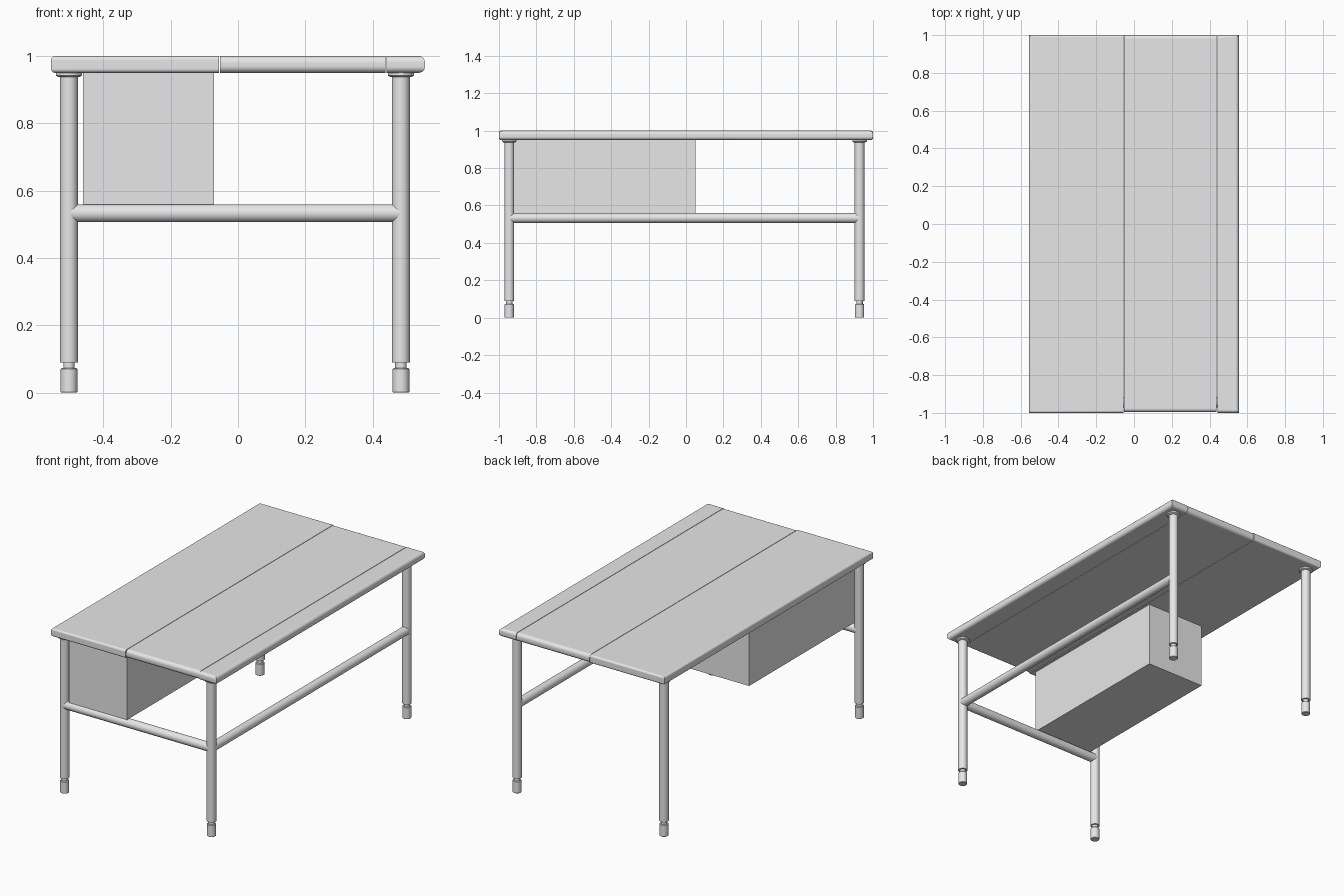
import bpy
import bmesh
import math
from mathutils import Matrix, Vector

cube = bpy.data.objects.get("Cube")
if cube:
    bpy.data.objects.remove(cube, do_unlink=True)

grey = bpy.data.materials.new("light_grey")
grey.use_nodes = True
grey.diffuse_color = (0.8, 0.8, 0.8, 1)
grey.node_tree.nodes["Principled BSDF"].inputs["Base Color"].default_value = grey.diffuse_color


def finish(name, bm, smooth=True):
    """Turn a bmesh into a named object with the shared material."""
    bmesh.ops.recalc_face_normals(bm, faces=bm.faces)
    mesh = bpy.data.meshes.new(name)
    bm.to_mesh(mesh)
    bm.free()
    mesh.materials.append(grey)
    if smooth:
        mesh.shade_smooth()
        mesh.set_sharp_from_angle(angle=math.radians(35))
    obj = bpy.data.objects.new(name, mesh)
    bpy.context.collection.objects.link(obj)
    return obj


def box_mesh(low, high):
    low, high = Vector(low), Vector(high)
    bm = bmesh.new()
    bmesh.ops.create_cube(bm, size=1)
    bmesh.ops.scale(bm, vec=high - low, verts=bm.verts)
    bmesh.ops.translate(bm, vec=(low + high) / 2, verts=bm.verts)
    return bm


def board(name, x0, x1, y0, radius, rounded_x=None):
    """Table board with rounded ends and, optionally, one rounded long side."""
    bm = box_mesh((x0, y0, 0.95), (x1, 1, 1))

    def is_rounded(edge):
        a, b = (v.co for v in edge.verts)
        if abs(a.z - b.z) > 0.01:
            return False
        across = abs(a.y - b.y) < 0.01
        on_side = rounded_x is not None and all(abs(p.x - rounded_x) < 0.001 for p in (a, b))
        return across or on_side

    bmesh.ops.bevel(bm, geom=[e for e in bm.edges if is_rounded(e)], offset=radius,
                    offset_type='OFFSET', segments=5, profile=0.5, affect='EDGES')
    obj = finish(name, bm)
    normals = obj.modifiers.new("even_shading", 'WEIGHTED_NORMAL')
    normals.keep_sharp = True


def lathe(name, profile, x, y):
    """Revolve (radius, height) points around a vertical axis."""
    bm = bmesh.new()
    verts = [bm.verts.new((r, 0, z)) for r, z in profile]
    edges = [bm.edges.new(pair) for pair in zip(verts, verts[1:])]
    bmesh.ops.spin(bm, geom=verts + edges, cent=(0, 0, 0), axis=(0, 0, 1),
                   angle=math.tau, steps=32)
    bmesh.ops.remove_doubles(bm, verts=bm.verts, dist=0.0001)
    bmesh.ops.translate(bm, vec=(x, y, 0), verts=bm.verts)
    finish(name, bm)


def rail(name, start, end, radius):
    start, end = Vector(start), Vector(end)
    span = end - start
    bm = bmesh.new()
    turn = span.to_track_quat('Z', 'Y').to_matrix().to_4x4()
    bmesh.ops.create_cone(bm, cap_ends=True, segments=32, radius1=radius, radius2=radius,
                          depth=span.length,
                          matrix=Matrix.Translation((start + end) / 2) @ turn)
    finish(name, bm)


# Three-part table top
board("top_wide_board", -0.555, -0.056, -1, 0.012, rounded_x=-0.555)
board("top_middle_board", -0.053, 0.438, -0.996, 0.02)
board("top_narrow_board", 0.441, 0.555, -1, 0.018, rounded_x=0.555)

# Legs with adjustable feet and mounting flanges
LEFT, RIGHT, FRONT, BACK = 0.484, -0.502, -0.945, 0.928
R = 0.0265
leg_profile = [(0, 0), (0.023, 0), (0.025, 0.002), (0.025, 0.07), (0.022, 0.073),
               (0.017, 0.073), (0.017, 0.09), (R, 0.09), (R, 0.937), (0.031, 0.937),
               (0.039, 0.942), (0.039, 0.951), (0, 0.951)]
for side, x in (("left", LEFT), ("right", RIGHT)):
    for end, y in (("front", FRONT), ("back", BACK)):
        lathe(f"{end}_{side}_leg", leg_profile, x, y)

# Rails along the front and the left side
rail("front_rail", (RIGHT, FRONT, 0.533), (LEFT, FRONT, 0.533), R)
rail("side_rail", (LEFT, FRONT, 0.533), (LEFT, BACK, 0.533), R)

# Hanging cabinet
finish("cabinet", box_mesh((-0.46, -0.962, 0.559), (-0.071, 0.052, 0.951)), smooth=False)
